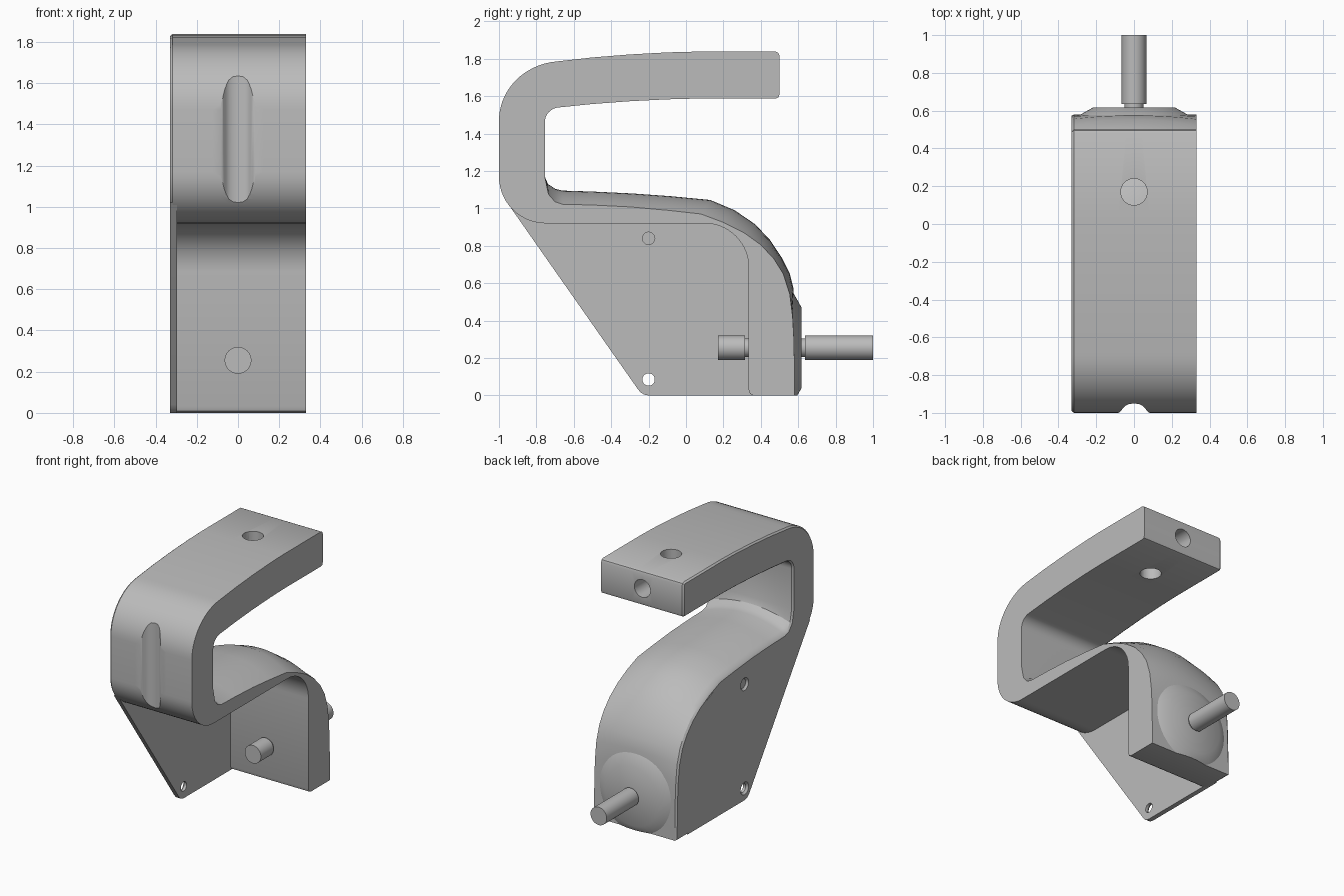
import bpy, bmesh, math
from mathutils import Matrix, Vector

if "Cube" in bpy.data.objects:
    bpy.data.objects.remove(bpy.data.objects["Cube"])

grey = bpy.data.materials.new("plain_grey")
grey.diffuse_color = (0.5, 0.5, 0.5, 1)
grey.use_nodes = True
grey.node_tree.nodes["Principled BSDF"].inputs["Base Color"].default_value = grey.diffuse_color
HALF = 0.33  # half width along x


def finish(name, bm, smooth=True):
    bmesh.ops.recalc_face_normals(bm, faces=bm.faces[:])
    me = bpy.data.meshes.new(name)
    bm.to_mesh(me)
    bm.free()
    me.materials.append(grey)
    ob = bpy.data.objects.new(name, me)
    bpy.context.collection.objects.link(ob)
    if smooth:
        shade(ob)
    return ob


def shade(ob):
    bpy.ops.object.select_all(action='DESELECT')
    ob.select_set(True)
    bpy.context.view_layer.objects.active = ob
    bpy.ops.object.shade_smooth_by_angle(angle=math.radians(30))


def arc(cy, cz, ry, rz, a0, a1, n=14):
    angles = [math.radians(a0 + (a1 - a0) * i / n) for i in range(n + 1)]
    return [(cy + ry * math.cos(a), cz + rz * math.sin(a)) for a in angles]


def loft(bm, rings):
    """Skin a list of closed rings and cap both ends."""
    vs = [[bm.verts.new(p) for p in r] for r in rings]
    n = len(vs[0])
    for a, b in zip(vs, vs[1:]):
        for i in range(n):
            j = (i + 1) % n
            bm.faces.new((a[i], a[j], b[j], b[i]))
    bm.faces.new(vs[0])
    bm.faces.new(vs[-1])


def rod(bm, start, end, r1, r2=None, segs=40):
    a, b = Vector(start), Vector(end)
    rot = (b - a).to_track_quat('Z', 'Y').to_matrix().to_4x4()
    bmesh.ops.create_cone(bm, cap_ends=True, segments=segs, radius1=r1,
                          radius2=r1 if r2 is None else r2, depth=(b - a).length,
                          matrix=Matrix.Translation((a + b) / 2) @ rot)


def cut(ob, cutters):
    bpy.context.view_layer.objects.active = ob
    for c in cutters:
        c.hide_render = True
        m = ob.modifiers.new("cut", 'BOOLEAN')
        m.operation, m.solver, m.object = 'DIFFERENCE', 'EXACT', c
        bpy.ops.object.modifier_apply(modifier=m.name)
    for c in cutters:
        bpy.data.objects.remove(c)
    shade(ob)


def cutter(start, end, r1, r2=None):
    bm = bmesh.new()
    rod(bm, start, end, r1, r2)
    return finish("hole_cutter", bm, False)


# Hook body: side profile (y, z), with a crowned back between edge and middle lines
outside = [(0.5, 1.815), (0.494, 1.831), (0.48, 1.838), (0.05, 1.838), (-0.1, 1.834),
           (-0.3, 1.823), (-0.5, 1.807)]
outside += arc(-0.66, 1.47, 0.34, 0.317, 95, 180)
outside += arc(-0.75, 1.17, 0.25, 0.25, 180, 270)
outside += arc(0.1, 0.685, 0.235, 0.235, 90, 0)
outside += [(0.335, 0.03), (0.343, 0.008), (0.36, 0)]
edge = [(0.58, 0), (0.58, 0.15), (0.577, 0.3), (0.57, 0.42), (0.555, 0.54), (0.52, 0.65),
        (0.47, 0.73), (0.4, 0.805), (0.31, 0.87), (0.2, 0.925), (0.08, 0.97), (-0.1, 0.99),
        (-0.3, 1.008), (-0.5, 1.018), (-0.66, 1.022), (-0.7, 1.035), (-0.735, 1.075),
        (-0.755, 1.17)]
middle = [(0.58, 0), (0.58, 0.15), (0.58, 0.3), (0.58, 0.45), (0.575, 0.57), (0.555, 0.65),
          (0.51, 0.74), (0.45, 0.83), (0.37, 0.915), (0.26, 0.99), (0.13, 1.045),
          (-0.08, 1.065), (-0.29, 1.08), (-0.5, 1.09), (-0.66, 1.095), (-0.7, 1.105),
          (-0.738, 1.13), (-0.755, 1.17)]
inside = arc(-0.675, 1.46, 0.08, 0.08, 180, 95, 8)
inside += [(-0.5, 1.558), (-0.3, 1.573), (-0.1, 1.583), (0.05, 1.587), (0.48, 1.587),
           (0.494, 1.593), (0.5, 1.61)]


def section(x, inset=0.0):
    f = 1 - (x / HALF) ** 2
    crown = [(a[0] + (b[0] - a[0]) * f, a[1] + (b[1] - a[1]) * f)
             for a, b in zip(edge, middle)]
    p = outside + crown + inside
    ring = []
    for i, (y, z) in enumerate(p):
        a, b = p[i - 1], p[(i + 1) % len(p)]
        d = Vector((b[0] - a[0], b[1] - a[1])).normalized()
        ring.append((x, y - d.y * inset, z + d.x * inset))
    return ring


bm = bmesh.new()
xs = [-0.318] + [HALF * i / 8 for i in range(-7, 9)]
loft(bm, [section(-HALF, 0.01)] + [section(x) for x in xs])
body = finish("hook_body", bm, False)

# Thumb groove down the front of the column
half = [(0.095, -1.05), (0.09, -1.003), (0.075, -0.995), (0.06, -0.978), (0.045, -0.962),
        (0.025, -0.953)]
groove = half + [(0, -0.95)] + [(-x, y) for x, y in reversed(half)]
bm = bmesh.new()
loft(bm, [[(x, y, z) for x, y in groove] for z in (0.8, 1.9)])
cut(body, [finish("groove_cutter", bm, False),
           cutter((0, 0.17, 1.4), (0, 0.17, 2.0), 0.07),
           cutter((0, 0.17, 1.712), (0, 0.7, 1.712), 0.064)])

# Side plate closing the -x side, with two countersunk screw holes
outline = [(-0.95, 1.022), (-0.262, 0.04), (-0.245, 0.018), (-0.225, 0.005), (-0.2, 0),
           (0.45, 0), (0.45, 0.6), (0.38, 0.76), (0.25, 0.88), (0.1, 0.945), (-0.75, 0.97)]
bm = bmesh.new()
loft(bm, [[(x, y, z) for y, z in outline] for x in (-0.3295, -0.295)])
plate = finish("side_plate", bm, False)
cut(plate, [c for z in (0.085, 0.84) for c in (
    cutter((-0.4, -0.2, z), (-0.2, -0.2, z), 0.033),
    cutter((-0.335, -0.2, z), (-0.315, -0.2, z), 0.05, 0.033))])

# Round boss on the back, trimmed flat at the base
bm = bmesh.new()
rod(bm, (0, 0.57, 0.255), (0, 0.618, 0.255), 0.3, 0.215, 64)
geom = bm.verts[:] + bm.edges[:] + bm.faces[:]
res = bmesh.ops.bisect_plane(bm, geom=geom, plane_co=(0, 0, 0), plane_no=(0, 0, -1),
                             clear_outer=True)
bmesh.ops.holes_fill(bm, edges=[e for e in bm.edges if e.is_boundary])
finish("back_boss", bm)

# Mounting pin: front stub, rear rod and the thinner necks
bm = bmesh.new()
for y0, y1, r in ((0.17, 0.315, 0.065), (0.315, 0.36, 0.05), (0.6, 0.635, 0.05),
                  (0.635, 1.0, 0.065)):
    rod(bm, (0, y0, 0.255), (0, y1, 0.255), r)
finish("mounting_pin", bm)
